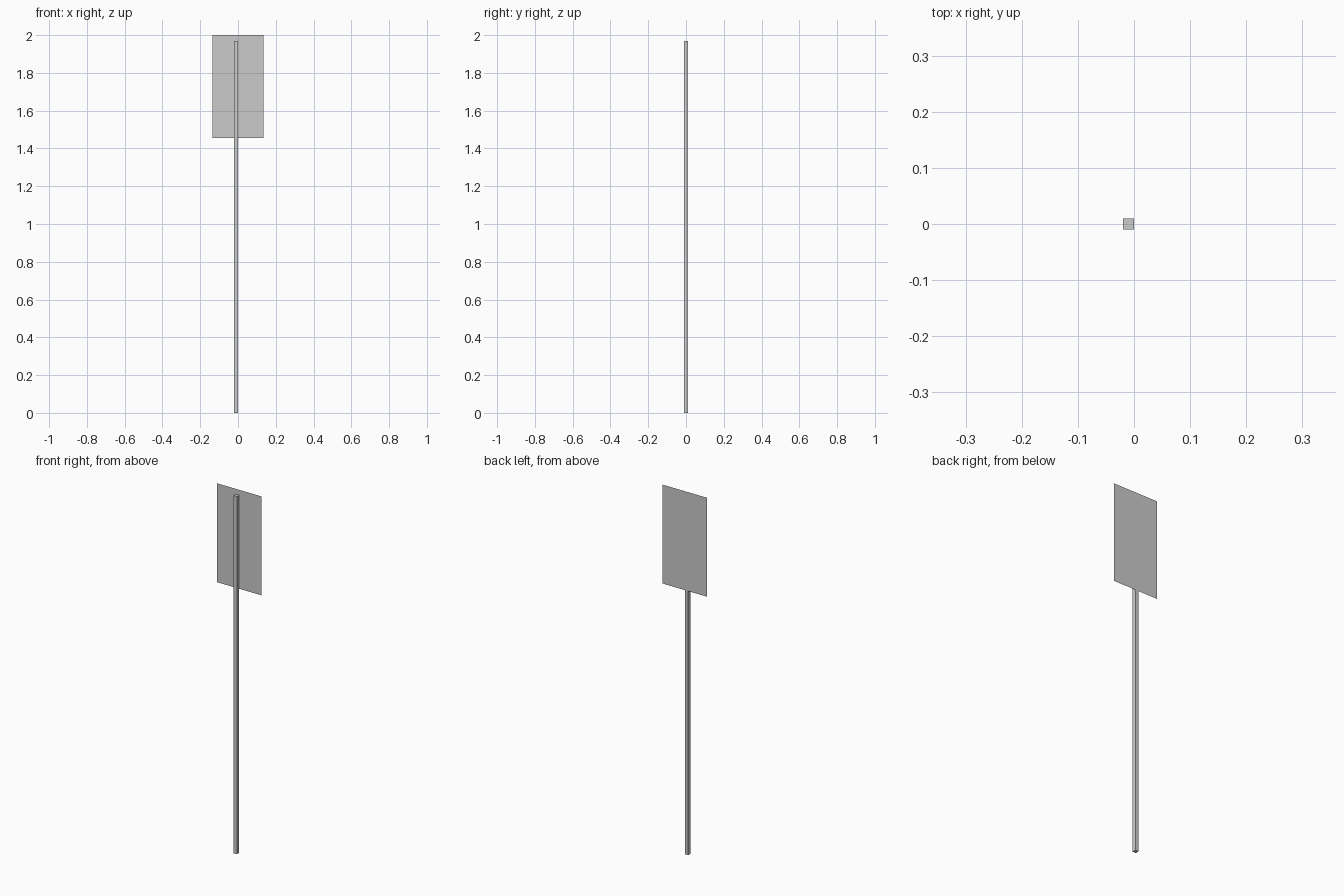
import bpy

if "Cube" in bpy.data.objects:
    bpy.data.objects.remove(bpy.data.objects["Cube"])

POST = 0.02          # post side length
POST_TOP = 1.97
PANEL_W, PANEL_BOTTOM, PANEL_TOP = 0.272, 1.455, 2.0


def add_mesh(name, verts, faces):
    mesh = bpy.data.meshes.new(name)
    mesh.from_pydata(verts, [], faces)
    mesh.update()
    obj = bpy.data.objects.new(name, mesh)
    bpy.context.collection.objects.link(obj)
    return obj


# Square post, its right face on the centre line
bpy.ops.mesh.primitive_cube_add(size=1, location=(-POST / 2, 0, POST_TOP / 2))
post = bpy.context.object
post.name = "post"
post.scale = (POST, POST, POST_TOP)
bpy.ops.object.transform_apply(location=False, rotation=False, scale=True)

# Thin sign sheet against the back of the post
x, y = PANEL_W / 2, POST / 2
add_mesh("sign_panel",
         [(-x, y, PANEL_BOTTOM), (x, y, PANEL_BOTTOM),
          (x, y, PANEL_TOP), (-x, y, PANEL_TOP)],
         [(3, 2, 1, 0)])
